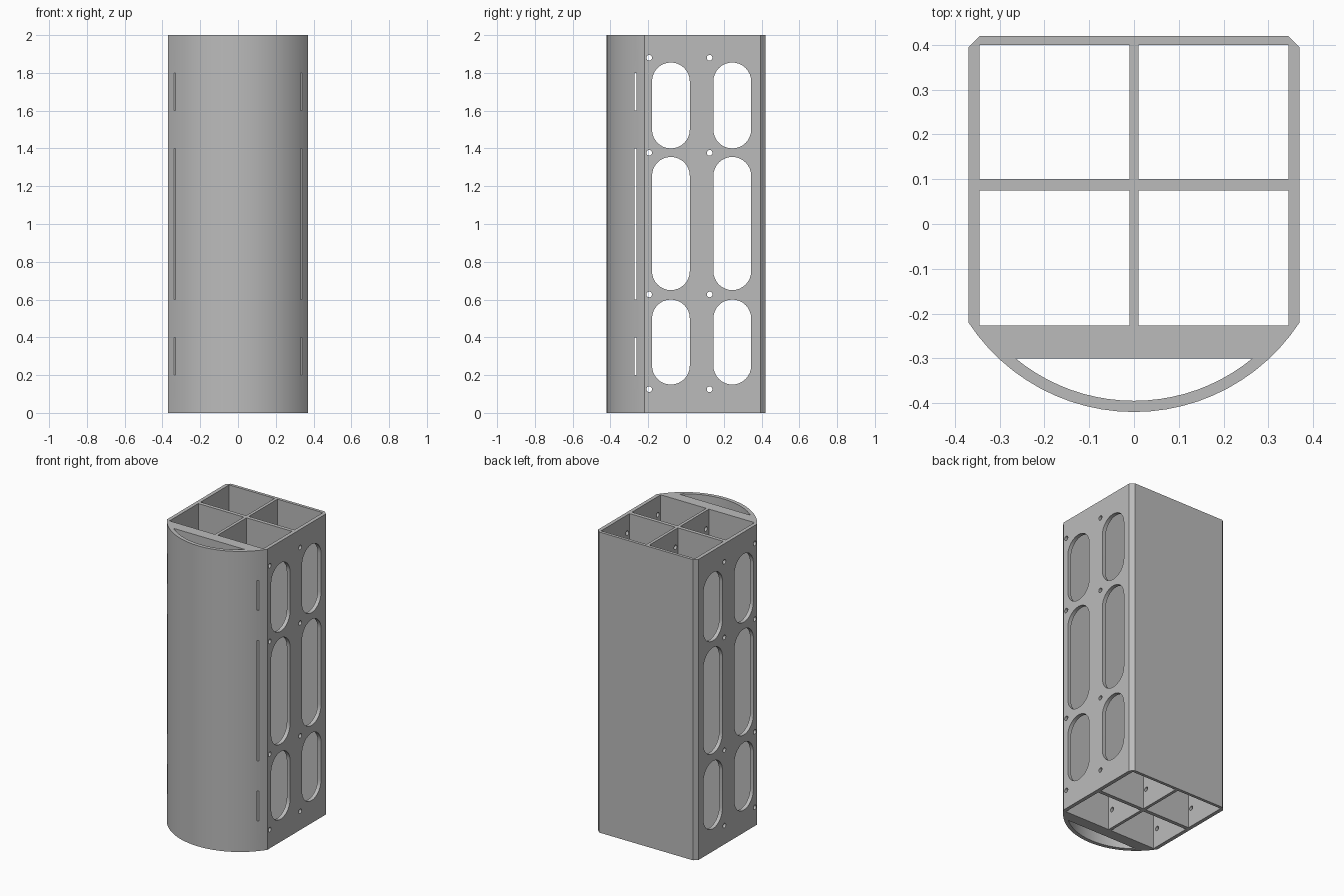
import bpy, bmesh, math

cube = bpy.data.objects.get("Cube")
if cube:
    bpy.data.objects.remove(cube, do_unlink=True)

grey = bpy.data.materials.new("plain grey")
grey.use_nodes = True
colour = (0.5, 0.5, 0.5, 1)
grey.diffuse_color = colour
grey.node_tree.nodes["Principled BSDF"].inputs["Base Color"].default_value = colour

HEIGHT = 2.0
HALF_W, BACK = 0.37, 0.42
ARC_Y, ARC_R, WALL = 0.022, 0.442, 0.025


def arc(cx, cy, r, start, end, steps):
    """Points along an arc, angles in degrees."""
    angles = [math.radians(start + (end - start) * i / steps) for i in range(steps + 1)]
    return [(cx + r * math.cos(a), cy + r * math.sin(a)) for a in angles]


def add_prism(bm, outline, low, high, axis="z"):
    """Extrude a closed outline along z, or a (y, z) outline along x."""
    place = (lambda a, b, d: (a, b, d)) if axis == "z" else (lambda a, b, d: (d, a, b))
    bottom = bm.faces.new([bm.verts.new(place(a, b, low)) for a, b in outline])
    moved = bmesh.ops.extrude_face_region(bm, geom=[bottom])["geom"]
    verts = [v for v in moved if isinstance(v, bmesh.types.BMVert)]
    bmesh.ops.translate(bm, verts=verts, vec=place(0, 0, high - low))


def rect(x0, x1, y0, y1):
    return [(x0, y0), (x1, y0), (x1, y1), (x0, y1)]


def make_object(name, bm):
    bmesh.ops.recalc_face_normals(bm, faces=bm.faces)
    mesh = bpy.data.meshes.new(name)
    bm.to_mesh(mesh)
    bm.free()
    mesh.materials.append(grey)
    obj = bpy.data.objects.new(name, mesh)
    bpy.context.collection.objects.link(obj)
    return obj


def cut(target, bm):
    """Subtract the cutter solid and discard it."""
    cutter = make_object("cutter", bm)
    cutter.hide_render = True
    mod = target.modifiers.new("cut", 'BOOLEAN')
    mod.operation, mod.solver, mod.object = 'DIFFERENCE', 'EXACT', cutter
    bpy.context.view_layer.objects.active = target
    bpy.ops.object.modifier_apply(modifier=mod.name)
    bpy.data.objects.remove(cutter, do_unlink=True)


# Housing: round front, chamfered back corners
spread = math.degrees(math.asin(HALF_W / ARC_R))
outline = arc(0, ARC_Y, ARC_R, -90 - spread, -90 + spread, 24)
outline += [(HALF_W, BACK - WALL), (HALF_W - WALL, BACK),
            (WALL - HALF_W, BACK), (-HALF_W, BACK - WALL)]
bm = bmesh.new()
add_prism(bm, outline, 0, HEIGHT)
housing = make_object("housing", bm)

# Four square shafts and the crescent shaft behind the round front
bm = bmesh.new()
for x0, x1 in ((-0.345, -0.01), (0.01, 0.345)):
    for y0, y1 in ((-0.227, 0.075), (0.1, 0.4)):
        add_prism(bm, rect(x0, x1, y0, y1), -0.1, HEIGHT + 0.1)
inner = ARC_R - WALL
spread = math.degrees(math.acos((ARC_Y + 0.3) / inner))
add_prism(bm, arc(0, ARC_Y, inner, -90 - spread, -90 + spread, 20), -0.1, HEIGHT + 0.1)
cut(housing, bm)

# Openings running sideways through both sides and the divider
bm = bmesh.new()
for y in (-0.08, 0.245):
    for low, high in ((0.25, 0.5), (0.75, 1.255), (1.5, 1.755)):
        stadium = arc(y, high, 0.1, 0, 180, 16) + arc(y, low, 0.1, 180, 360, 16)
        add_prism(bm, stadium, -0.5, 0.5, "x")
for y in (-0.195, 0.125):
    for z in (0.125, 0.627, 1.377, 1.88):
        add_prism(bm, arc(y, z, 0.015, 0, 345, 23), -0.5, 0.5, "x")

# Narrow strap slots through the thick front wall
for low, high in ((0.2, 0.4), (0.6, 1.4), (1.6, 1.8)):
    add_prism(bm, rect(-0.272, -0.262, low, high), -0.5, 0.5, "x")
cut(housing, bm)

# Smooth the curved walls, keep every corner crisp
bpy.ops.object.select_all(action='DESELECT')
housing.select_set(True)
bpy.context.view_layer.objects.active = housing
bpy.ops.object.shade_smooth_by_angle(angle=math.radians(20))
